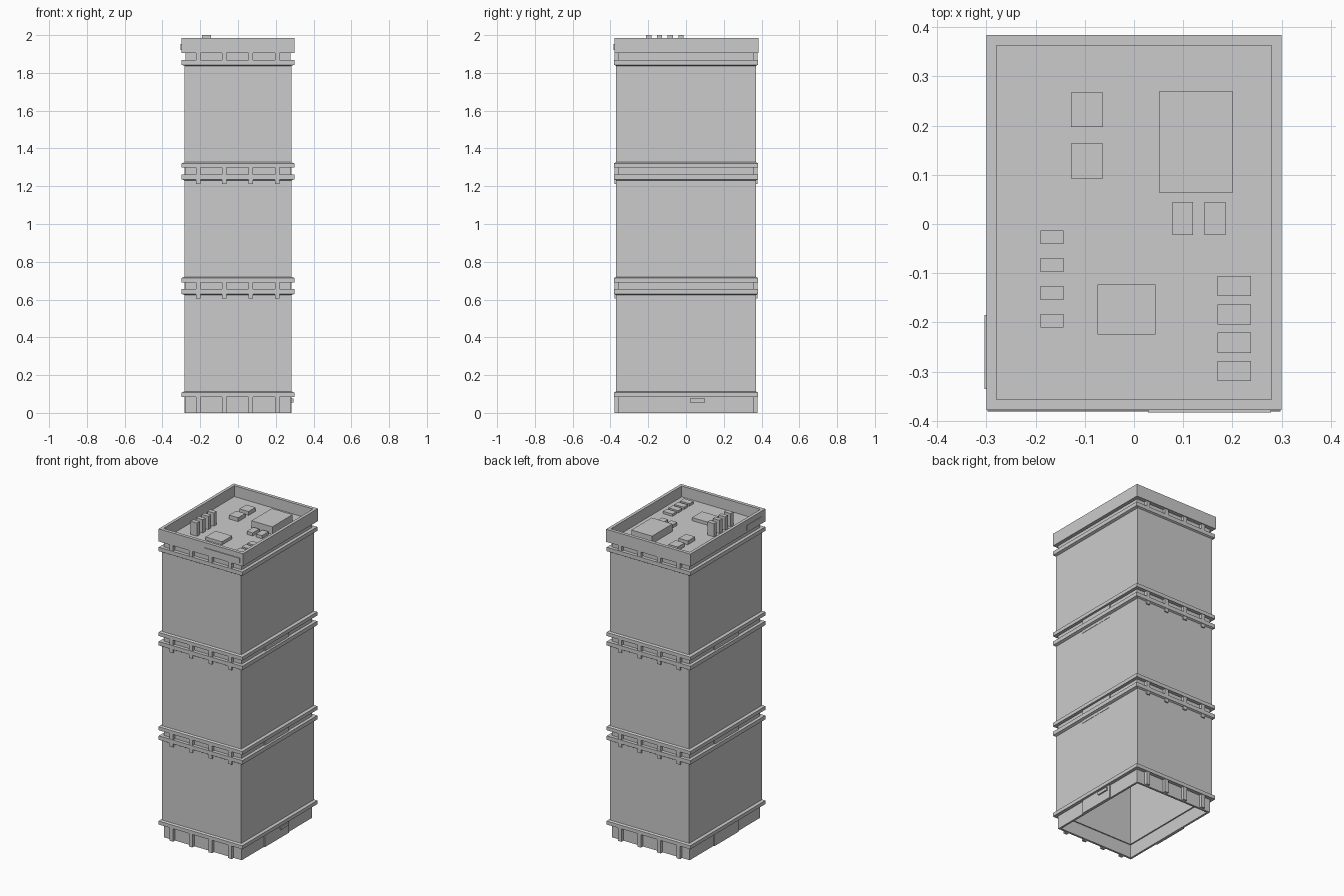
import bpy, bmesh

if "Cube" in bpy.data.objects:
    bpy.data.objects.remove(bpy.data.objects["Cube"])


def finish(name, bm):
    bmesh.ops.recalc_face_normals(bm, faces=bm.faces)
    me = bpy.data.meshes.new(name)
    bm.to_mesh(me)
    bm.free()
    ob = bpy.data.objects.new(name, me)
    bpy.context.collection.objects.link(ob)
    return ob


def box(name, x0, x1, y0, y1, z0, z1, bevel=0.0):
    bm = bmesh.new()
    bmesh.ops.create_cube(bm, size=1)
    for v in bm.verts:
        v.co.x = x0 if v.co.x < 0 else x1
        v.co.y = y0 if v.co.y < 0 else y1
        v.co.z = z0 if v.co.z < 0 else z1
    ob = finish(name, bm)
    if bevel:
        m = ob.modifiers.new("soft_edges", 'BEVEL')
        m.width, m.segments = bevel, 1
    return ob


def shell(name, profile, closed=True, cy=0.0, z=0.0):
    """Rectangular sections (half x, half y, z) joined into a skin."""
    bm = bmesh.new()
    loops = []
    for hx, hy, h in profile:
        loops.append([bm.verts.new((sx * hx, cy + sy * hy, z + h))
                      for sx, sy in ((-1, -1), (1, -1), (1, 1), (-1, 1))])
    n = len(loops)
    for i in range(n if closed else n - 1):
        a, b = loops[i], loops[(i + 1) % n]
        for k in range(4):
            j = (k + 1) % 4
            bm.faces.new((a[k], a[j], b[j], b[k]))
    if not closed:
        bm.faces.new(loops[0])
        bm.faces.new(loops[-1])
    return finish(name, bm)


PITCH = 0.6065
RIBS = (-0.21, -0.0725, 0.0675, 0.2075)

# outer skin going up, then inner skin going down
crate = [(0.277, 0.358, 0.0), (0.277, 0.358, 0.085),
         (0.298, 0.381, 0.085), (0.298, 0.381, 0.108),
         (0.282, 0.370, 0.114), (0.282, 0.370, 0.624),
         (0.298, 0.380, 0.630), (0.298, 0.380, 0.655),
         (0.256, 0.338, 0.655), (0.256, 0.338, 0.085),
         (0.264, 0.345, 0.085), (0.264, 0.345, 0.0)]


def add_ribs(label, z0, z1):
    for i, x in enumerate(RIBS):
        for side, s in (("front", -1), ("back", 1)):
            ya, yb = sorted((s * 0.350, s * 0.378))
            box(f"{label}_{side}_rib_{i}", x - 0.0125, x + 0.0125, ya, yb, z0, z1)


# three stacked crates
for lvl in range(3):
    z = lvl * PITCH
    shell(f"crate_{lvl}", crate, z=z)
    add_ribs(f"crate_{lvl}", z, z + 0.087)
    for side, s in (("left", -1), ("right", 1)):
        xa, xb = sorted((s * 0.266, s * 0.284))
        box(f"crate_{lvl}_{side}_panel", xa, xb, -0.13, 0.115, z, z + 0.087)

# small latch on the base
box("base_latch", 0.27, 0.293, 0.02, 0.10, 0.055, 0.075)

# neck and open tray on top
top = 3 * PITCH
shell("tray_neck", [(0.277, 0.358, 0.01), (0.277, 0.358, 0.09)], closed=False, z=top)
add_ribs("tray", top + 0.03, top + 0.09)
FLOOR = 1.915
shell("tray", [(0.30, 0.381, 1.904), (0.30, 0.381, 1.985),
               (0.28, 0.3595, 1.985), (0.28, 0.3595, FLOOR)], closed=False, cy=0.003)
box("front_plate", 0.028, 0.279, -0.383, -0.37, 1.92, 1.952)
box("left_plate", -0.304, -0.29, -0.335, -0.185, 1.92, 1.952)

# circuit board parts: x0, x1, y0, y1, height
parts = {
    "large_block": (0.052, 0.20, 0.063, 0.27, 0.048),
    "processor": (-0.074, 0.044, -0.225, -0.123, 0.02),
    "square_chip_back": (-0.128, -0.063, 0.197, 0.267, 0.025),
    "square_chip_front": (-0.128, -0.063, 0.092, 0.164, 0.025),
    "narrow_chip_left": (0.078, 0.12, -0.022, 0.045, 0.02),
    "narrow_chip_right": (0.143, 0.186, -0.022, 0.045, 0.02),
}
for i in range(4):
    y = -0.027 - i * 0.0565
    parts[f"tall_fin_{i}"] = (-0.19, -0.143, y - 0.014, y + 0.014, 2.0 - FLOOR)
    y = -0.126 - i * 0.0577
    parts[f"flat_chip_{i}"] = (0.17, 0.238, y - 0.0205, y + 0.0205, 0.015)
for name, (x0, x1, y0, y1, h) in parts.items():
    box(name, x0, x1, y0, y1, FLOOR - 0.003, FLOOR + h)
